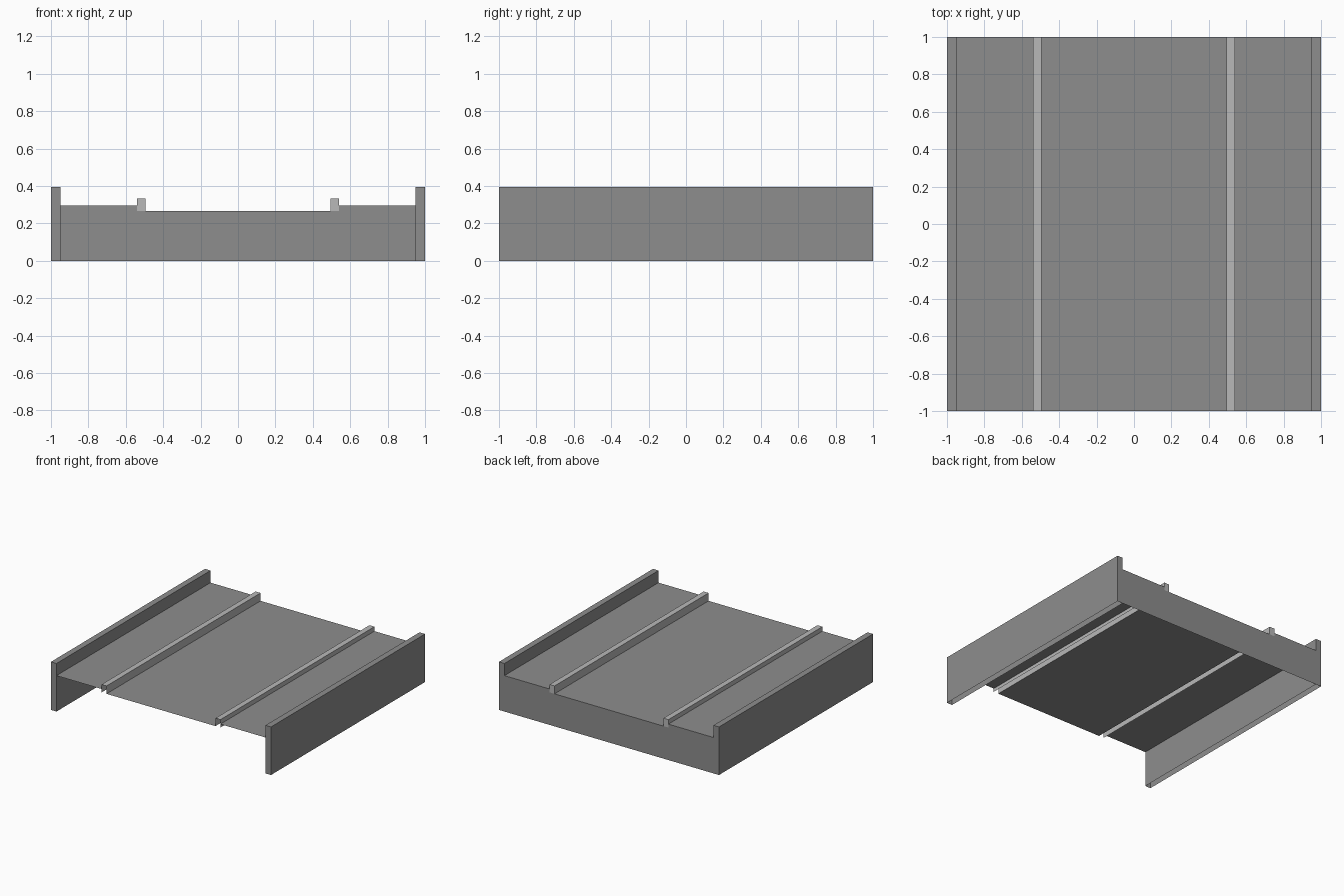
import bpy, bmesh

if "Cube" in bpy.data.objects:
    bpy.data.objects.remove(bpy.data.objects["Cube"])

WALL_TOP, RAIL_TOP, WALK, ROAD = 0.395, 0.332, 0.295, 0.267
WALL_IN, RAIL_OUT, RAIL_IN = 0.95, 0.54, 0.495


def material(name, value):
    m = bpy.data.materials.new(name)
    m.diffuse_color = (value, value, value, 1)
    m.use_nodes = True
    m.node_tree.nodes["Principled BSDF"].inputs["Base Color"].default_value = m.diffuse_color
    return m


grey = material("concrete grey", 0.27)
light = material("light trim grey", 0.48)


def build(name, mats, polys):
    """Object from open polygon sheets; upward faces use the last material."""
    bm = bmesh.new()
    for pts in polys:
        bm.faces.new([bm.verts.new(p) for p in pts])
    bmesh.ops.remove_doubles(bm, verts=bm.verts, dist=1e-5)
    bm.normal_update()
    for f in bm.faces:
        if f.normal.z > 0.5:
            f.material_index = len(mats) - 1
    me = bpy.data.meshes.new(name)
    bm.to_mesh(me)
    bm.free()
    for m in mats:
        me.materials.append(m)
    ob = bpy.data.objects.new(name, me)
    bpy.context.collection.objects.link(ob)
    return ob


def sheet(a, b):
    """Lengthwise strip between profile points a and b (x, z)."""
    return [(a[0], -1, a[1]), (a[0], 1, a[1]), (b[0], 1, b[1]), (b[0], -1, b[1])]


def cap(x0, x1, z0, z1, y):
    pts = [(x0, y, z0), (x1, y, z0), (x1, y, z1), (x0, y, z1)]
    return pts if y < 0 else pts[::-1]


def channel(x0, x1, zl, zr, top):
    """Upside-down U running lengthwise, open below."""
    return [sheet((x0, zl), (x0, top)), sheet((x0, top), (x1, top)),
            sheet((x1, top), (x1, zr))]


# Road surface
build("road_deck", [grey], [sheet((-RAIL_IN, ROAD), (RAIL_IN, ROAD))])

for side, s in (("left", -1), ("right", 1)):
    # Raised walkway
    x0, x1 = sorted((s * RAIL_OUT, s * WALL_IN))
    build(side + "_walkway", [grey], [sheet((x0, WALK), (x1, WALK))])

    # Hollow kerb rail, open at the front and closed at the back
    x0, x1 = sorted((s * RAIL_OUT, s * RAIL_IN))
    build(side + "_rail", [light],
          channel(x0, x1, ROAD, ROAD, RAIL_TOP) + [cap(x0, x1, ROAD, RAIL_TOP, 1)])

    # Side wall with light coping
    x0, x1 = sorted((s * 1.0, s * WALL_IN))
    build(side + "_wall", [grey, light],
          channel(x0, x1, 0, 0, WALL_TOP)
          + [cap(x0, x1, 0, WALL_TOP, y) for y in (-1, 1)])

# Back end wall, stepped to follow the deck
build("back_wall", [grey],
      [cap(-WALL_IN, -RAIL_OUT, 0, WALK, 1), cap(-RAIL_OUT, RAIL_OUT, 0, ROAD, 1),
       cap(RAIL_OUT, WALL_IN, 0, WALK, 1)])
